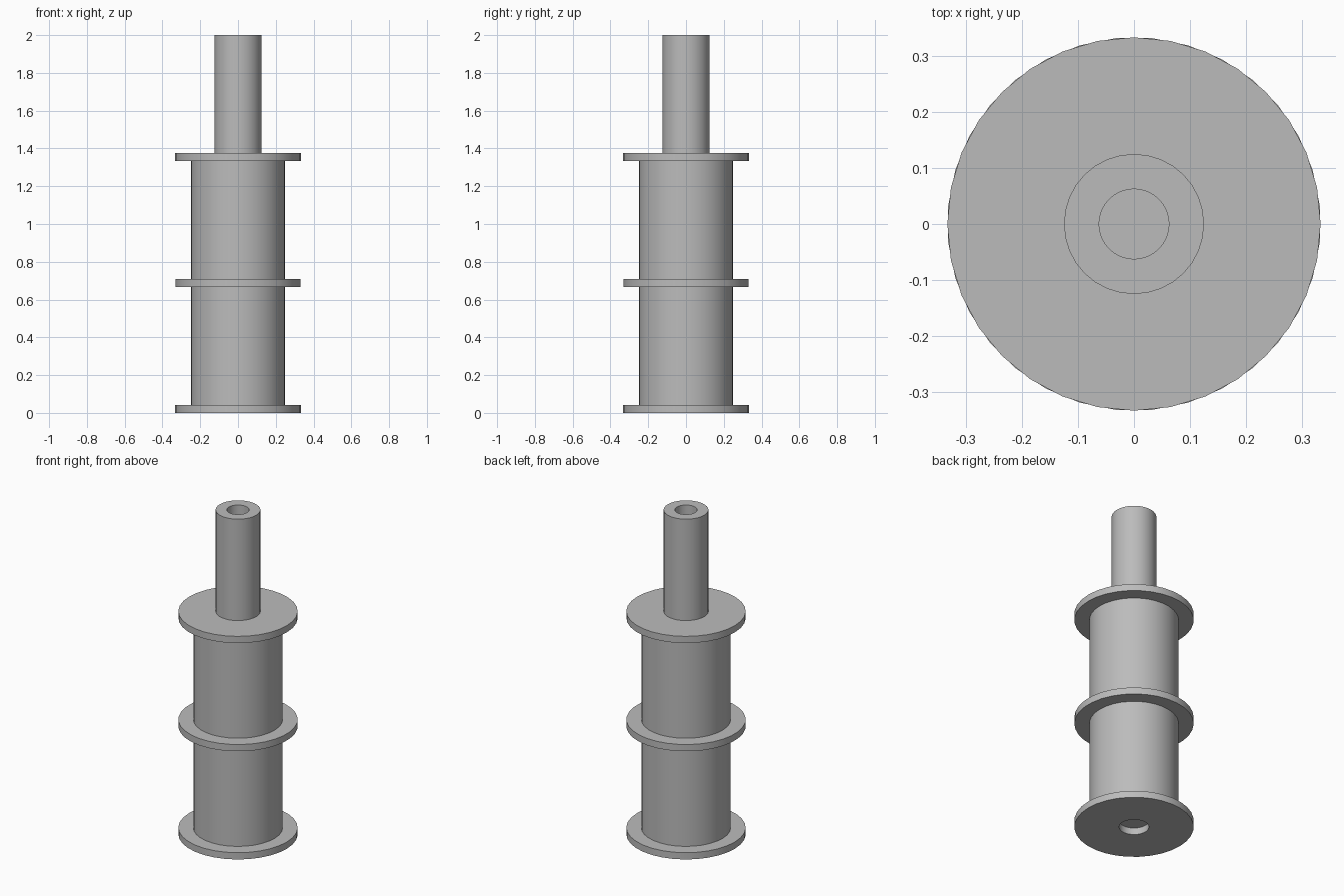
import bpy, bmesh, math

cube = bpy.data.objects.get("Cube")
if cube:
    bpy.data.objects.remove(cube, do_unlink=True)

U = 2 / 48  # design unit: total height is 48 units
SIDES = 32

# Single grey finish
grey = bpy.data.materials.new("grey")
grey.use_nodes = True
colour = (0.5, 0.5, 0.5, 1)
grey.diffuse_color = colour
grey.node_tree.nodes["Principled BSDF"].inputs["Base Color"].default_value = colour


def turned_part(name, outer, inner, bottom, height, turn=0.0):
    """Solid rod, or a ring when inner is above zero."""
    bm = bmesh.new()

    def loop(radius, z):
        verts = []
        for i in range(SIDES):
            a = math.tau * (i + turn) / SIDES
            verts.append(bm.verts.new((radius * U * math.cos(a), radius * U * math.sin(a), z * U)))
        return verts

    def bridge(a, b):
        for i in range(SIDES):
            j = (i + 1) % SIDES
            bm.faces.new((a[i], a[j], b[j], b[i]))

    low, high = loop(outer, bottom), loop(outer, bottom + height)
    bridge(low, high)
    if inner:
        in_low, in_high = loop(inner, bottom), loop(inner, bottom + height)
        bridge(high, in_high)
        bridge(in_high, in_low)
        bridge(in_low, low)
    else:
        bm.faces.new(high)
        bm.faces.new(low[::-1])
    bmesh.ops.recalc_face_normals(bm, faces=bm.faces)
    mesh = bpy.data.meshes.new(name)
    bm.to_mesh(mesh)
    bm.free()
    mesh.materials.append(grey)
    obj = bpy.data.objects.new(name, mesh)
    bpy.context.collection.objects.link(obj)
    bpy.ops.object.select_all(action="DESELECT")
    obj.select_set(True)
    bpy.context.view_layer.objects.active = obj
    bpy.ops.object.shade_smooth_by_angle(angle=math.radians(30))


# Pierced flanges, the middle one turned by half a side
turned_part("bottom_flange", 8, 2, 0, 1)
turned_part("middle_flange", 8, 2, 16, 1, turn=0.5)
turned_part("top_flange", 8, 2, 32, 1)

# Solid drums between the flanges
turned_part("lower_drum", 6, 0, 1, 15)
turned_part("upper_drum", 6, 0, 17, 15)

# Hollow neck on top
turned_part("neck_tube", 3, 1.5, 33, 15)
